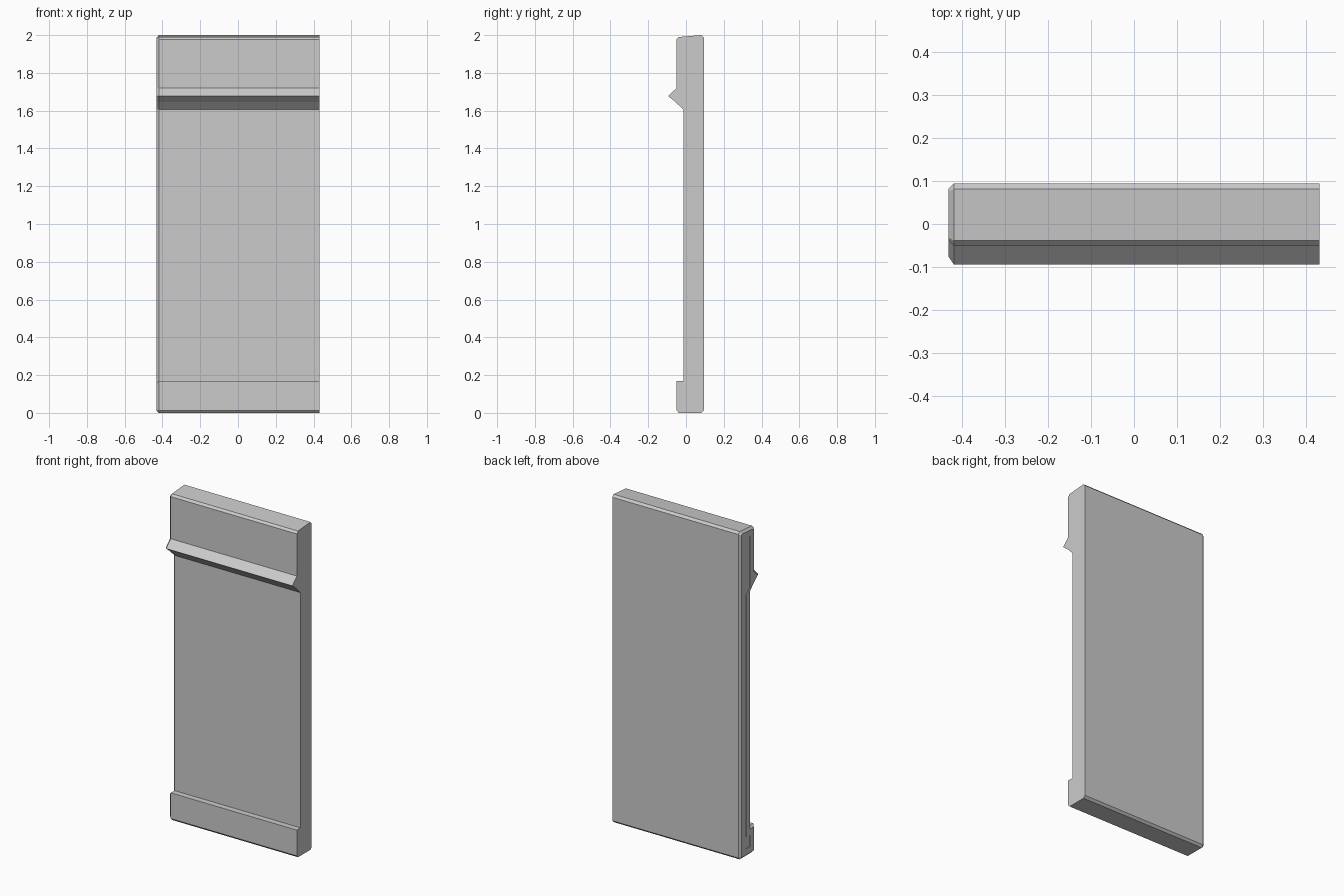
import bpy, bmesh
from mathutils import Vector

if "Cube" in bpy.data.objects:
    bpy.data.objects.remove(bpy.data.objects["Cube"], do_unlink=True)

grey = bpy.data.materials.new("plain_grey")
grey.use_nodes = True
colour = (0.6, 0.6, 0.6, 1)
grey.diffuse_color = colour
grey.node_tree.nodes["Principled BSDF"].inputs["Base Color"].default_value = colour

HALF, CHAMFER = 0.432, 0.013


def inset(points, d):
    """Mitred inward offset of a counter-clockwise outline."""
    result = []
    for i, p in enumerate(points):
        a = (p - points[i - 1]).normalized()
        b = (points[(i + 1) % len(points)] - p).normalized()
        na, nb = Vector((-a.y, a.x)), Vector((-b.y, b.x))
        result.append(p + (na + nb) * d / (1 + na.dot(nb)))
    return result


def loft(name, sections):
    """Solid through matching (x, outline) sections."""
    bm = bmesh.new()
    rings = [[bm.verts.new((x, p.x, p.y)) for p in outline] for x, outline in sections]
    for r, s in zip(rings, rings[1:]):
        for i in range(len(r)):
            bm.faces.new((r[i - 1], r[i], s[i], s[i - 1]))
    bm.faces.new(rings[0])
    bm.faces.new(rings[-1])
    bmesh.ops.recalc_face_normals(bm, faces=bm.faces)
    mesh = bpy.data.meshes.new(name)
    bm.to_mesh(mesh)
    bm.free()
    mesh.materials.append(grey)
    obj = bpy.data.objects.new(name, mesh)
    bpy.context.collection.objects.link(obj)
    return obj


# Panel side outline (y, z): back, sloping top, pointed ridge, thin field, foot
outline = [Vector(p) for p in (
    (0.094, 0.013), (0.094, 1.987), (0.081, 2.0), (-0.038, 1.99),
    (-0.05, 1.977), (-0.05, 1.72), (-0.094, 1.677), (-0.055, 1.645),
    (-0.014, 1.605), (-0.014, 0.17), (-0.05, 0.17), (-0.05, 0.013),
    (-0.038, 0), (0.081, 0))]
panel = loft("panel", [(HALF, outline), (CHAMFER - HALF, outline),
                       (-HALF, inset(outline, CHAMFER))])

# Shallow recess along the chamfered end
slot = [Vector(p) for p in (
    (0.045, 0.05), (0.045, 1.945), (0, 1.945), (0, 1.63),
    (0.033, 1.6), (0.033, 0.12), (0, 0.12), (0, 0.05))]
cutter = loft("slot_cutter", [(0.004 - HALF, slot), (-HALF - 0.1, slot)])
cutter.hide_render = True

cut = panel.modifiers.new("slot", "BOOLEAN")
cut.operation = "DIFFERENCE"
cut.solver = "EXACT"
cut.object = cutter
bpy.context.view_layer.update()
evaluated = panel.evaluated_get(bpy.context.evaluated_depsgraph_get())
finished = bpy.data.meshes.new_from_object(evaluated)
panel.modifiers.clear()
panel.data = finished
bpy.data.objects.remove(cutter, do_unlink=True)
